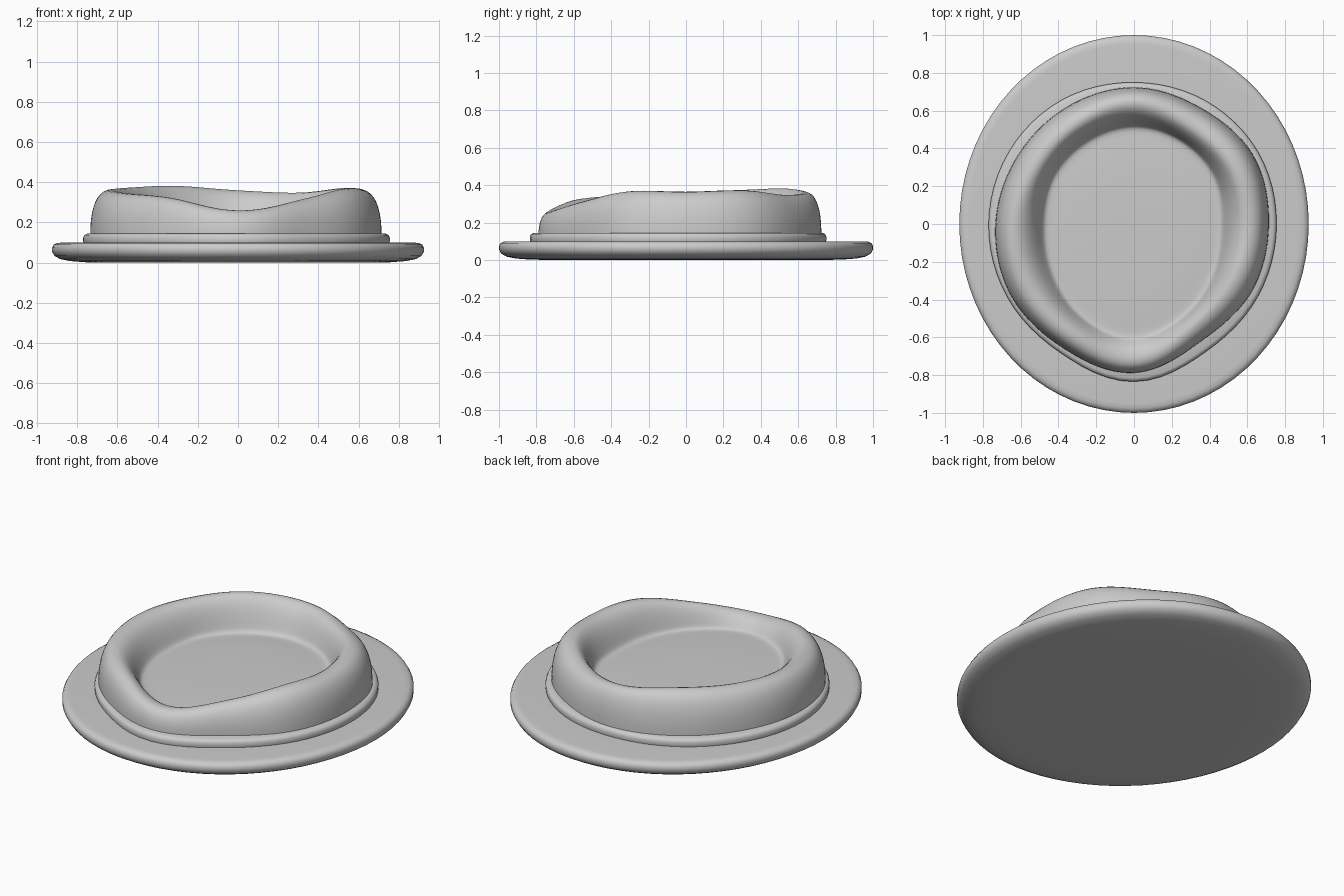
import bpy, bmesh, math

if "Cube" in bpy.data.objects:
    bpy.data.objects.remove(bpy.data.objects["Cube"])

N = 72


def around(vals):
    """Smooth periodic curve through evenly spaced values, sampled N times."""
    k, out = len(vals), []
    for i in range(N):
        u = i * k / N
        j, t = int(u), u - int(u)
        a, b, c, d = (vals[(j + o) % k] for o in (-1, 0, 1, 2))
        out.append(b + 0.5 * t * (c - a + t * (2*a - 5*b + 4*c - d + t * (3*(b - c) + d - a))))
    return out


def loft(name, rings, cap_start=False, cap_end=True, subsurf=1):
    """Skin a list of rings; each ring is a function index -> (rx, ry, z)."""
    bm = bmesh.new()
    loops = []
    for ring in rings:
        loop = []
        for i in range(N):
            a = 2 * math.pi * i / N
            rx, ry, z = ring(i)
            loop.append(bm.verts.new((rx * math.cos(a), ry * math.sin(a), z)))
        loops.append(loop)
    for p, q in zip(loops, loops[1:]):
        for i in range(N):
            j = (i + 1) % N
            bm.faces.new((p[i], p[j], q[j], q[i]))
    if cap_start:
        bm.faces.new(loops[0][::-1])
    if cap_end:
        bm.faces.new(loops[-1])
    mesh = bpy.data.meshes.new(name)
    bm.to_mesh(mesh)
    bm.free()
    ob = bpy.data.objects.new(name, mesh)
    bpy.context.collection.objects.link(ob)
    for f in mesh.polygons:
        f.use_smooth = True
    if subsurf:
        m = ob.modifiers.new("smooth", 'SUBSURF')
        m.levels = m.render_levels = subsurf
    return ob


# Oval base plate with rounded edge (inset, height)
plate = [(0.30, 0.0), (0.17, 0.002), (0.09, 0.008), (0.04, 0.018), (0.012, 0.034),
         (0.0, 0.055), (0.0, 0.075), (0.008, 0.09), (0.025, 0.098), (0.05, 0.1), (0.3, 0.1)]
loft("base_plate", [lambda i, d=d, z=z: (0.925 - d, 1.0 - d, z) for d, z in plate],
     cap_start=True, subsurf=0)

# Low band following the body outline, slightly pointed at the front
band_r = around([.755, .76, .755, .75, .76, .765, .77, .775, .785, .835, .775, .76])
band = [(0.005, 0.09), (0.0, 0.105), (0.0, 0.125), (0.006, 0.138), (0.02, 0.145), (0.1, 0.145)]
loft("lower_band", [lambda i, d=d, z=z: (band_r[i] - d, band_r[i] - d, z) for d, z in band],
     subsurf=0)

# Soft body: outer wall, wavy rim with a front dip, sunken floor
outer = around([.715, .73, .71, .725, .715, .715, .735, .755, .757, .79, .715, .72])
crest = around([.60, .61, .60, .64, .61, .60, .63, .65, .67, .715, .62, .60])
inner = around([.46, .49, .50, .51, .50, .49, .47, .50, .56, .60, .55, .49])
height = around([.367, .375, .350, .362, .385, .377, .366, .348, .325, .26, .315, .370])
FLOOR = 0.19


def wall(s, t):
    def ring(i):
        r = outer[i] + (crest[i] - outer[i]) * s
        return r, r, 0.14 + (height[i] - 0.14) * t
    return ring


def bowl(s, t):
    def ring(i):
        r = crest[i] + (inner[i] - crest[i]) * s
        return r, r, height[i] + (FLOOR - height[i]) * t
    return ring


def floor(k, z):
    return lambda i: (inner[i] * k, inner[i] * k, z)


rings = [wall(*p) for p in [(0, -.1), (0, .1), (.03, .35), (.13, .6), (.32, .82), (.6, .96), (1, 1.01)]]
rings += [bowl(*p) for p in [(.3, .08), (.55, .3), (.75, .6), (.9, .88), (1, 1)]]
rings += [floor(*p) for p in [(.92, .192), (.75, .198), (.5, .201), (.25, .202), (.05, .202)]]
loft("soft_body", rings)
